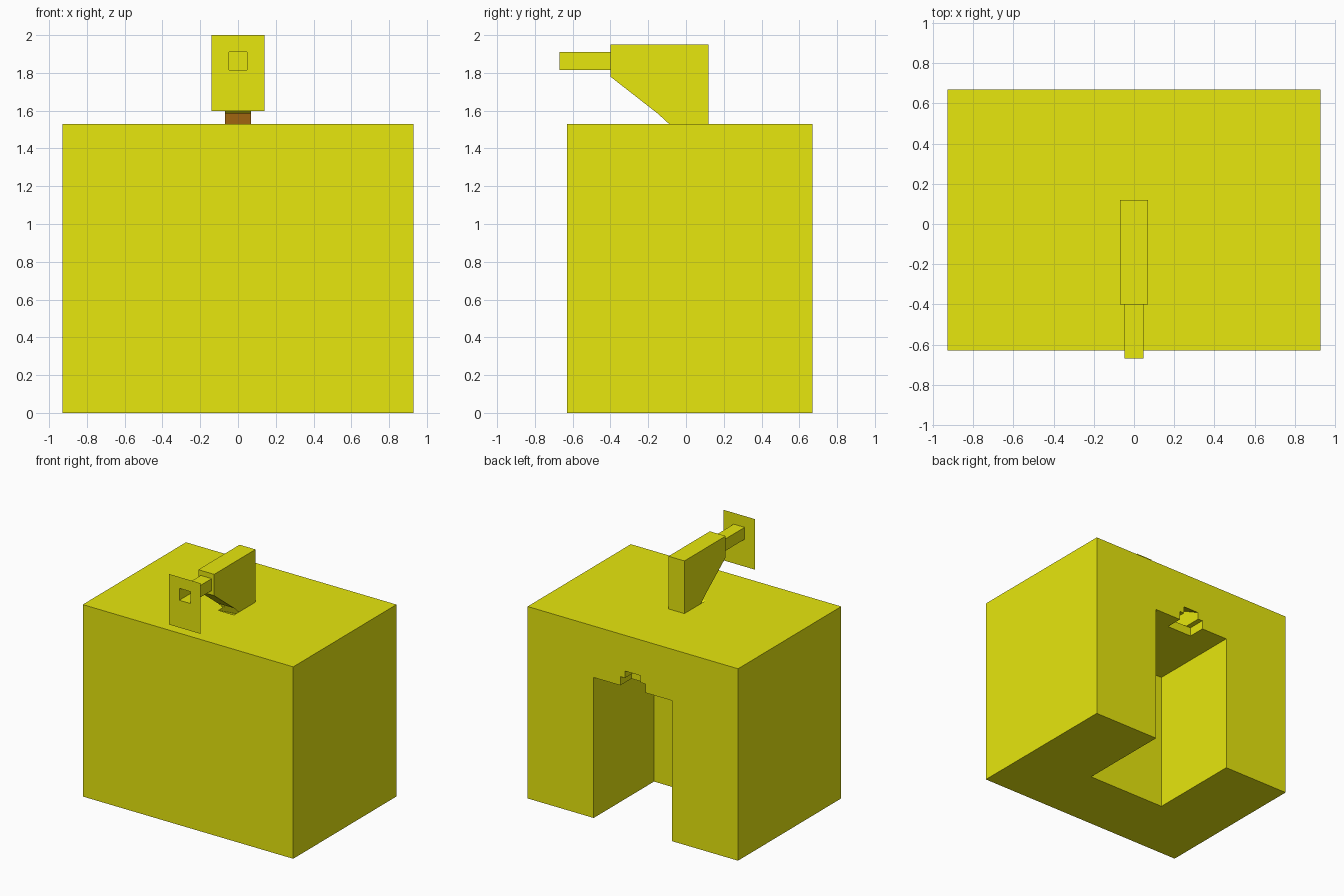
import bpy, bmesh

if "Cube" in bpy.data.objects:
    bpy.data.objects.remove(bpy.data.objects["Cube"])


def material(name, color):
    m = bpy.data.materials.new(name)
    m.diffuse_color = color
    m.use_nodes = True
    m.node_tree.nodes["Principled BSDF"].inputs["Base Color"].default_value = m.diffuse_color
    return m


YELLOW = material("yellow", (0.8, 0.8, 0.004, 1))
BROWN = material("brown", (0.35, 0.13, 0.005, 1))


def make(name, bm, mat=YELLOW):
    me = bpy.data.meshes.new(name)
    bm.to_mesh(me)
    bm.free()
    ob = bpy.data.objects.new(name, me)
    ob.data.materials.append(mat)
    bpy.context.collection.objects.link(ob)
    return ob


def prism(name, hw, profile):
    """Solid from a (y, z) profile, spanning x = -hw..hw."""
    bm = bmesh.new()
    f = bm.faces.new([bm.verts.new((-hw, y, z)) for y, z in profile])
    ext = bmesh.ops.extrude_face_region(bm, geom=[f])
    for v in ext["geom"]:
        if isinstance(v, bmesh.types.BMVert):
            v.co.x = hw
    bmesh.ops.recalc_face_normals(bm, faces=bm.faces)
    return make(name, bm)


def box(name, hw, y0, y1, z0, z1):
    return prism(name, hw, [(y0, z0), (y1, z0), (y1, z1), (y0, z1)])


def ring(bm, hw, z0, z1, y):
    return [bm.verts.new(c) for c in
            ((-hw, y, z0), (hw, y, z0), (hw, y, z1), (-hw, y, z1))]


def bridge(bm, a, b):
    for i in range(4):
        j = (i + 1) % 4
        bm.faces.new((a[i], a[j], b[j], b[i]))


# Body with rear alcove, stepped notch and sloping duct up to the roof
body = box("body", 0.928, -0.63, 0.67, 0, 1.53)
cutters = [
    box("alcove_cutter", 0.345, -0.09, 0.8, -0.1, 1.12),
    box("notch_cutter", 0.11, 0.53, 0.8, 1.0, 1.19),
    prism("duct_cutter", 0.069, [(-0.15, 1.6), (-0.15, 1.53), (0.53, 1.19),
                                 (0.56, 1.15), (0.72, 1.15), (0.72, 1.245),
                                 (0.67, 1.245), (0.12, 1.53), (0.12, 1.6)]),
]
bpy.context.view_layer.objects.active = body
for c in cutters:
    mod = body.modifiers.new(c.name, "BOOLEAN")
    mod.operation, mod.solver, mod.object = "DIFFERENCE", "EXACT", c
    bpy.ops.object.modifier_apply(modifier=mod.name)
    bpy.data.objects.remove(c)

# Hollow head above the roof, open at the bottom of its sloped side
bm = bmesh.new()
outline = [(-0.09, 1.53), (0.12, 1.53), (0.12, 1.95),
           (-0.4, 1.95), (-0.4, 1.78), (-0.15, 1.585)]
left, right = [[bm.verts.new((x, y, z)) for y, z in outline]
               for x in (-0.07, 0.07)]
bm.faces.new(left[::-1])
bm.faces.new(right)
for i in range(1, 5):
    bm.faces.new((left[i], left[i + 1], right[i + 1], right[i]))
bmesh.ops.recalc_face_normals(bm, faces=bm.faces)
make("head", bm)

# Brown lining seen through the opening
bm = bmesh.new()
bm.faces.new(ring(bm, 0.069, 1.53, 1.62, 0.117))
make("head_lining", bm, BROWN)

# Square open barrel
bm = bmesh.new()
bridge(bm, ring(bm, 0.048, 1.815, 1.91, -0.67), ring(bm, 0.048, 1.815, 1.91, -0.4))
bmesh.ops.recalc_face_normals(bm, faces=bm.faces)
make("barrel", bm)

# Thin front plate with a hole for the barrel
bm = bmesh.new()
bridge(bm, ring(bm, 0.14, 1.597, 2.0, -0.67), ring(bm, 0.048, 1.815, 1.91, -0.67))
make("front_plate", bm)
